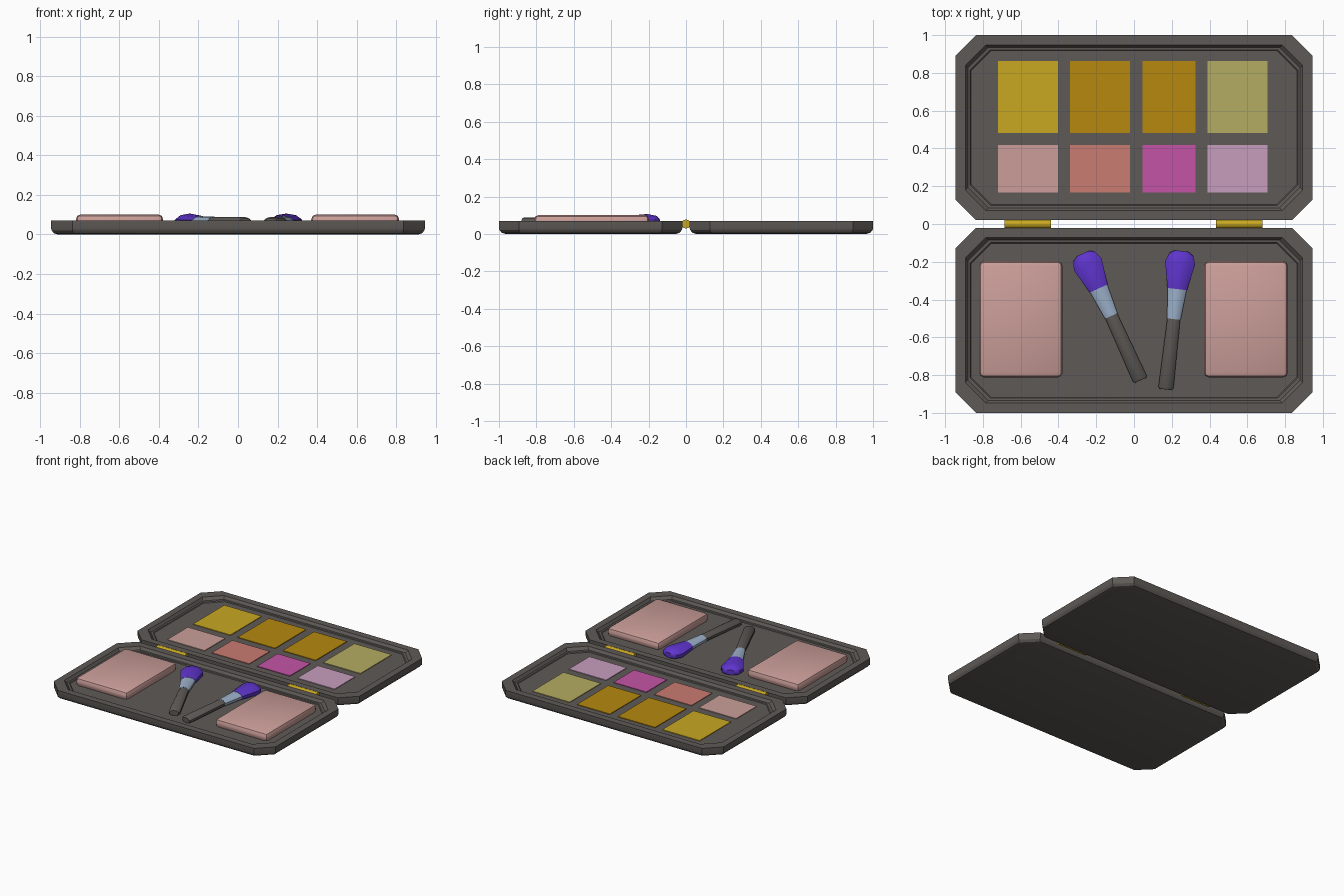
import bpy, bmesh, math
from mathutils import Matrix, Vector

if "Cube" in bpy.data.objects:
    bpy.data.objects.remove(bpy.data.objects["Cube"])


def mat(name, r, g, b):
    lin = [((c / 255 + 0.055) / 1.055) ** 2.4 if c > 10 else c / 255 / 12.92 for c in (r, g, b)]
    m = bpy.data.materials.new(name)
    m.diffuse_color = (*lin, 1)
    m.use_nodes = True
    m.node_tree.nodes["Principled BSDF"].inputs["Base Color"].default_value = m.diffuse_color
    return m


CASE = mat("charcoal", 94, 90, 86)
GOLD = mat("gold", 201, 168, 33)
OCHRE = mat("ochre", 182, 136, 14)
KHAKI = mat("khaki", 181, 172, 98)
PINK = mat("powder pink", 203, 158, 153)
CORAL = mat("coral", 202, 124, 114)
MAGENTA = mat("magenta", 197, 84, 167)
LILAC = mat("lilac", 200, 158, 190)
PURPLE = mat("bristle purple", 95, 52, 205)
STEEL = mat("ferrule blue", 156, 176, 201)


def make(name, bm, mats, smooth=None):
    bmesh.ops.recalc_face_normals(bm, faces=bm.faces)
    me = bpy.data.meshes.new(name)
    bm.to_mesh(me)
    bm.free()
    for m in mats:
        me.materials.append(m)
    ob = bpy.data.objects.new(name, me)
    bpy.context.collection.objects.link(ob)
    if smooth:
        bpy.context.view_layer.objects.active = ob
        ob.select_set(True)
        bpy.ops.object.shade_smooth_by_angle(angle=math.radians(smooth))
        ob.select_set(False)
    return ob


def loft(bm, rings, indices=None):
    """Skin consecutive rings of points and cap both ends."""
    vs = [[bm.verts.new(p) for p in r] for r in rings]
    n = len(vs[0])
    for k in range(len(vs) - 1):
        for i in range(n):
            j = (i + 1) % n
            f = bm.faces.new((vs[k][i], vs[k][j], vs[k + 1][j], vs[k + 1][i]))
            f.material_index = indices[k] if indices else 0
    bm.faces.new(vs[0]).material_index = indices[0] if indices else 0
    bm.faces.new(vs[-1]).material_index = indices[-1] if indices else 0


def octagon(hx, hy, c, cy, z):
    quad = [(hx, hy - c), (hx - c, hy)]
    pts = quad + [(-x, y) for x, y in reversed(quad)]
    pts += [(-x, -y) for x, y in pts]
    return [Vector((x, y + cy, z)) for x, y in pts]


FLOOR = 0.042


# Trays: chamfered-corner shells with a shallow stepped recess
def tray(name, cy):
    profile = [(0.035, 0, 0.09), (0.015, 0.006, 0.1), (0.003, 0.02, 0.105), (0, 0.03, 0.108),
               (0, 0.07, 0.108), (0.052, 0.07, 0.108), (0.066, 0.05, 0.108),
               (0.078, 0.048, 0.108), (0.082, FLOOR, 0.108)]
    bm = bmesh.new()
    loft(bm, [octagon(0.945 - i, 0.49 - i, c, cy, z) for i, z, c in profile])
    make(name, bm, [CASE], 25)


tray("lid_tray", 0.51)
tray("base_tray", -0.51)


def box(name, x0, x1, y0, y1, z0, z1, m, bevel=0):
    bm = bmesh.new()
    bmesh.ops.create_cube(bm, size=1, matrix=Matrix.Translation(
        ((x0 + x1) / 2, (y0 + y1) / 2, (z0 + z1) / 2)) @ Matrix.Diagonal((x1 - x0, y1 - y0, z1 - z0, 1)))
    if bevel:
        bmesh.ops.bevel(bm, geom=bm.edges[:], offset=bevel, segments=2, profile=0.5, affect='EDGES')
    make(name, bm, [m], 30 if bevel else None)


# Colour pans in two rows
cols = [(-0.72, -0.402), (-0.34, -0.022), (0.045, 0.325), (0.388, 0.706)]
rows = [(0.482, 0.862, (GOLD, OCHRE, OCHRE, KHAKI)), (0.168, 0.418, (PINK, CORAL, MAGENTA, LILAC))]
for r, (y0, y1, mats) in enumerate(rows):
    for c, (x0, x1) in enumerate(cols):
        box(f"colour_pan_{r + 1}_{c + 1}", x0, x1, y0, y1, FLOOR - 0.003, FLOOR + 0.005, mats[c])

# Powder pads
box("powder_pad_left", -0.82, -0.378, -0.812, -0.197, 0.035, 0.102, PINK, 0.026)
box("powder_pad_right", 0.37, 0.815, -0.812, -0.197, 0.035, 0.102, PINK, 0.026)


# Brushes: flattened lofts of handle, ferrule and bristles
def brush(name, end, tilt):
    # distance along, half width, half height
    prof = [(0, 0.034, 0.02), (0.012, 0.042, 0.027), (0.375, 0.036, 0.027), (0.375, 0.038, 0.028),
            (0.535, 0.053, 0.03), (0.535, 0.055, 0.032), (0.675, 0.084, 0.044),
            (0.722, 0.066, 0.035), (0.738, 0.035, 0.02)]
    idx = [0, 0, 0, 1, 1, 2, 2, 2]
    place = Matrix.Translation((*end, 0.062)) @ Matrix.Rotation(math.radians(tilt), 4, 'Z')
    angles = [math.tau * (i + 0.5) / 10 for i in range(10)]
    bm = bmesh.new()
    loft(bm, [[place @ Vector((w * math.cos(a), d, h * math.sin(a))) for a in angles]
              for d, w, h in prof], idx)
    make(name, bm, [CASE, STEEL, PURPLE], 35)


brush("brush_left", (0.035, -0.828), 24.5)
brush("brush_right", (0.168, -0.876), -6.5)

# Hinge barrels
for side, x in (("left", -0.562), ("right", 0.557)):
    bm = bmesh.new()
    bmesh.ops.create_cone(bm, cap_ends=True, segments=12, radius1=0.024, radius2=0.024, depth=0.246,
                          matrix=Matrix.Translation((x, 0, 0.053)) @ Matrix.Rotation(math.pi / 2, 4, 'Y'))
    make(f"hinge_{side}", bm, [GOLD], 35)
